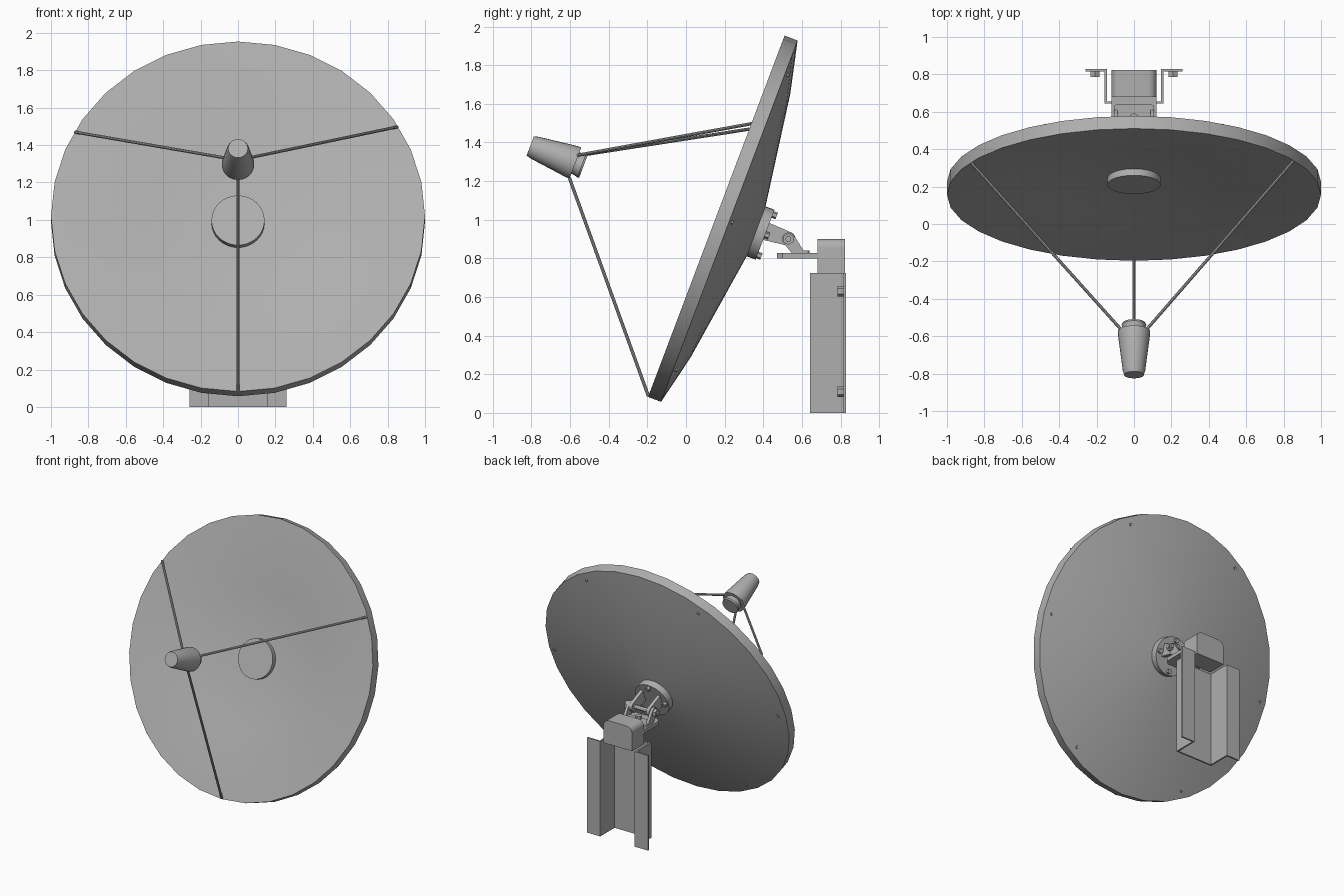
import bpy, bmesh, math
from mathutils import Matrix, Vector

if "Cube" in bpy.data.objects:
    bpy.data.objects.remove(bpy.data.objects["Cube"])

# Dish frame: local x = world x, local y = up the dish, local z = out of the front
T = math.radians(20.7)
S, C = math.sin(T), math.cos(T)
DISH = Matrix(((1, 0, 0, 0), (0, S, -C, 0.157), (0, C, S, 1.018), (0, 0, 0, 1)))
I = Matrix.Identity(4)
GREY = bpy.data.materials.new("dark_grey")
GREY.diffuse_color = (0.43, 0.43, 0.43, 1)
GREY.use_nodes = True
GREY.node_tree.nodes["Principled BSDF"].inputs["Base Color"].default_value = GREY.diffuse_color


def finish(name, bm, m=I):
    bmesh.ops.transform(bm, matrix=m, verts=bm.verts)
    bmesh.ops.recalc_face_normals(bm, faces=bm.faces)
    me = bpy.data.meshes.new(name)
    bm.to_mesh(me)
    bm.free()
    me.materials.append(GREY)
    ob = bpy.data.objects.new(name, me)
    bpy.context.collection.objects.link(ob)
    return ob


def lathe(name, profile, n, m=DISH):
    """Revolve (radius, height) points about local z; radius 0 gives a pole."""
    bm = bmesh.new()
    rings = []
    for r, h in profile:
        if r == 0:
            rings.append([bm.verts.new((0, 0, h))] * n)
        else:
            rings.append([bm.verts.new((r * math.sin(2 * math.pi * i / n),
                                        r * math.cos(2 * math.pi * i / n), h)) for i in range(n)])
    for a, b in zip(rings, rings[1:]):
        for i in range(n):
            j = (i + 1) % n
            vs = list(dict.fromkeys((a[i], a[j], b[j], b[i])))
            bm.faces.new(vs)
    return finish(name, bm, m)


def rod(name, p, q, r, n=8, m=I):
    p, q = Vector(p), Vector(q)
    d = q - p
    k = Matrix.Translation(p) @ d.to_track_quat('Z', 'Y').to_matrix().to_4x4()
    return lathe(name, [(0, 0), (r, 0), (r, d.length), (0, d.length)], n, m @ k)


def prism(name, pts, axis, a, b, m=I):
    """Extrude a 2D outline along an axis from a to b."""
    def at(u, v, w):
        return {'x': (w, u, v), 'y': (u, w, v), 'z': (u, v, w)}[axis]
    bm = bmesh.new()
    lo = [bm.verts.new(at(u, v, a)) for u, v in pts]
    hi = [bm.verts.new(at(u, v, b)) for u, v in pts]
    n = len(pts)
    bm.faces.new(lo)
    bm.faces.new(hi)
    for i in range(n):
        bm.faces.new((lo[i], lo[(i + 1) % n], hi[(i + 1) % n], hi[i]))
    return finish(name, bm, m)


def arc(cx, cy, r, a0, a1, n):
    return [(cx + r * math.cos(math.radians(a0 + (a1 - a0) * i / n)),
             cy + r * math.sin(math.radians(a0 + (a1 - a0) * i / n))) for i in range(n + 1)]


# Reflector with a thick rim and shallow bowl
lathe("dish", [(0, -0.108), (0.5, -0.06), (0.992, 0), (1, 0), (1, -0.072),
               (0.73, -0.134), (0.14, -0.22), (0, -0.222)], 32)
lathe("front_disc", [(0, -0.11), (0.142, -0.11), (0.142, -0.057), (0, -0.057)], 32)

# Rim bolts on the back
for i in range(6):
    a = math.radians(30 + 60 * i)
    x, y = 0.942 * math.sin(a), 0.942 * math.cos(a)
    rod("rim_bolt", (x, y, -0.07), (x, y, -0.093), 0.011, 6, DISH)

# Feed horn and its three struts
lathe("feed_horn", [(0, 0.735), (0.062, 0.735), (0.066, 0.745), (0.06, 0.765), (0.06, 0.78),
                    (0.086, 0.78), (0.086, 0.80), (0.06, 1.005), (0.053, 1.03), (0, 1.03)], 24)
for deg in (59, 180, 299):
    a = math.radians(deg)
    s, c = math.sin(a), math.cos(a)
    rod("feed_strut", (0.995 * s, 0.995 * c, 0), (0.083 * s, 0.083 * c, 0.782), 0.0085, 8, DISH)

# Hub plate behind the dish with bolts
lathe("hub_plate", [(0, -0.2), (0.138, -0.2), (0.138, -0.27), (0, -0.27)], 32)
for i in range(4):
    a = math.radians(90 * i)
    x, y = 0.112 * math.sin(a), 0.112 * math.cos(a)
    rod("hub_bolt", (x, y, -0.26), (x, y, -0.292), 0.018, 6, DISH)

# Pivot: lugs from the hub, lugs from the base, cross bolt
PY, PZ = 0.53, 0.9
hub_lug = [(0.065, -0.26)] + arc(0.023, -0.392, 0.036, 0, -180, 8) + [(-0.03, -0.26)]
base_lug = [(0.55, 0.825), (0.62, 0.825)] + arc(PY, PZ, 0.034, 25, 205, 8)
for s in (-1, 1):
    prism("hub_lug", hub_lug, 'x', s * 0.06, s * 0.085, DISH)
    prism("base_lug", base_lug, 'x', s * 0.088, s * 0.108)
    rod("pivot_bolt_head", (s * 0.108, PY, PZ), (s * 0.13, PY, PZ), 0.03, 6)
rod("pivot_bolt", (-0.14, PY, PZ), (0.14, PY, PZ), 0.015, 12)

# Horizontal base plate with the yoke foot bolted on top
prism("base_plate", [(-0.12, 0.69), (-0.12, 0.5), (-0.09, 0.47), (0.09, 0.47), (0.12, 0.5),
                     (0.12, 0.69)], 'z', 0.8, 0.827)
prism("yoke_foot", [(-0.108, 0.55), (0.108, 0.55)] + arc(0.088, 0.62, 0.02, 0, 90, 4)
      + arc(-0.088, 0.62, 0.02, 90, 180, 4), 'z', 0.825, 0.842)
rod("foot_bolt", (0, 0.57, 0.84), (0, 0.57, 0.865), 0.024, 6)

# Mounting block with rounded top corners
prism("mount_block", [(-0.12, 0.72), (0.12, 0.72)] + arc(0.075, 0.855, 0.045, 0, 90, 6)
      + arc(-0.075, 0.855, 0.045, 90, 180, 6), 'y', 0.68, 0.823)

# Wall bracket: hat channel, open at the back
half = [(0.258, 0.828), (0.258, 0.816), (0.157, 0.816), (0.157, 0.643)]
left = [(-x, y) for x, y in reversed(half)]
prism("wall_channel", half + left + [(-0.145, 0.828), (-0.145, 0.655), (0.145, 0.655),
                                     (0.145, 0.828)], 'z', 0, 0.725)
for s in (-1, 1):
    for z in (0.11, 0.63):
        rod("wall_bolt", (s * 0.208, 0.82, z), (s * 0.208, 0.785, z), 0.028, 6)

# Smooth shading with sharp edges kept
for ob in bpy.context.collection.objects:
    ob.select_set(True)
    bpy.context.view_layer.objects.active = ob
bpy.ops.object.shade_smooth_by_angle(angle=math.radians(30))
